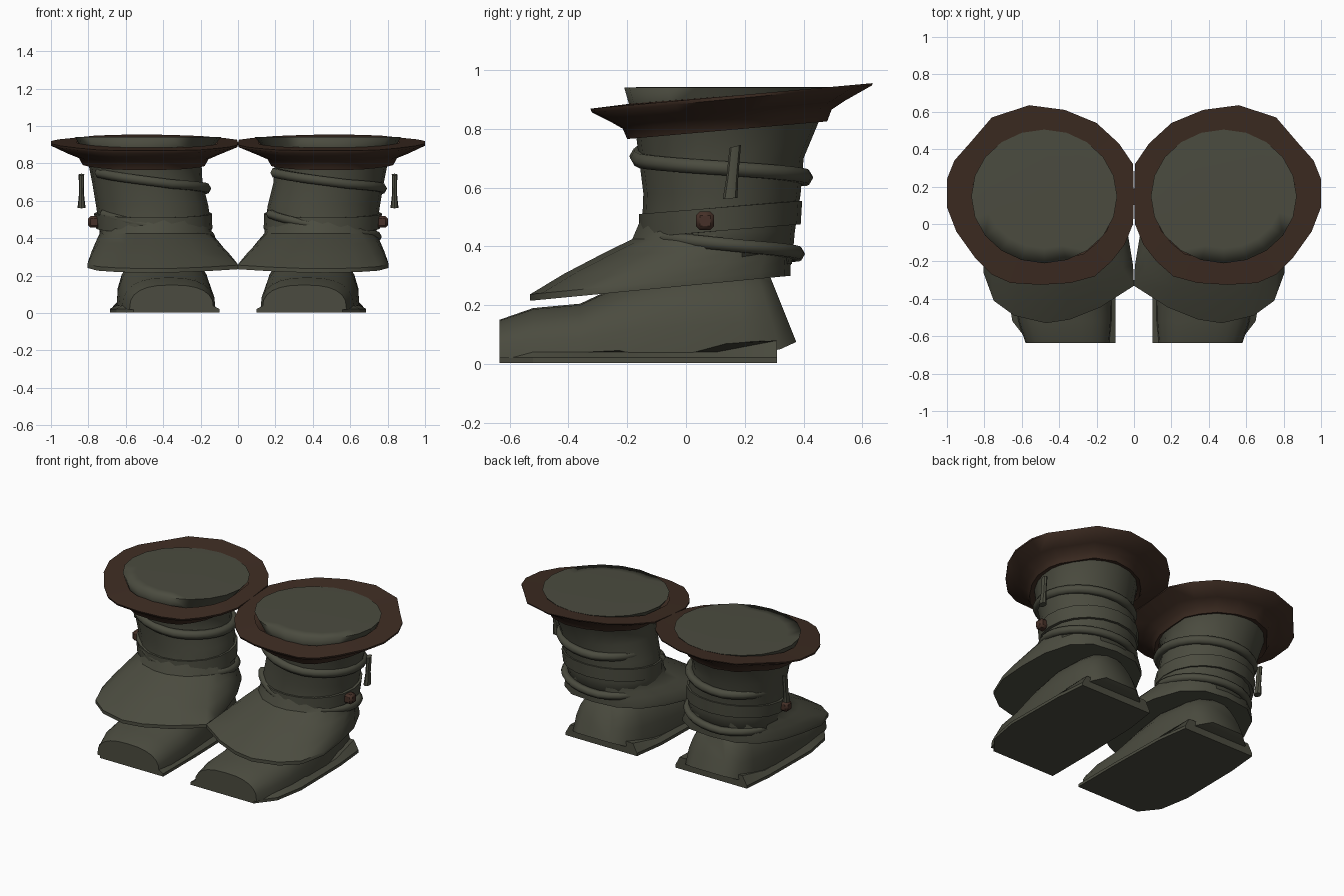
import bpy, bmesh, math
from mathutils import Vector


def material(name, rgb):
    m = bpy.data.materials.new(name)
    m.diffuse_color = (*rgb, 1)
    return m


GREEN = material("olive leather", (0.070, 0.071, 0.050))
BROWN = material("brown leather", (0.047, 0.025, 0.016))
RUST = material("rust buckle", (0.061, 0.030, 0.021))


def finish(name, bm, mat, mirror=True, angle=40):
    """Turn a bmesh into a smooth shaded object, mirrored to the other boot."""
    bmesh.ops.recalc_face_normals(bm, faces=bm.faces)
    me = bpy.data.meshes.new(name)
    bm.to_mesh(me)
    bm.free()
    me.materials.append(mat)
    ob = bpy.data.objects.new(name, me)
    bpy.context.collection.objects.link(ob)
    bpy.context.view_layer.objects.active = ob
    ob.select_set(True)
    bpy.ops.object.shade_smooth_by_angle(angle=math.radians(angle))
    ob.select_set(False)
    if mirror:
        mod = ob.modifiers.new("other_boot", "MIRROR")
        mod.use_mirror_merge = False
    return ob


def skin(rings, cap=True):
    """Bridge closed rings of points, capping both ends."""
    bm = bmesh.new()
    rows = [[bm.verts.new(p) for p in r] for r in rings]
    n = len(rows[0])
    for a, b in zip(rows, rows[1:]):
        for i in range(n):
            j = (i + 1) % n
            bm.faces.new((a[i], a[j], b[j], b[i]))
    if cap:
        bm.faces.new(rows[0])
        bm.faces.new(rows[-1])
    return bm


def spow(v, e):
    return math.copysign(abs(v) ** e, v)


def circle(n):
    return [(math.cos(2 * math.pi * i / n), math.sin(2 * math.pi * i / n)) for i in range(n)]


def ring(x0, x1, y0, y1, z0, z1, shape=circle(20)):
    """Unit shape fitted to x0..x1, y0..y1; its height runs from z0 at y0 to z1 at y1."""
    return [((x0 + x1) / 2 + c * (x1 - x0) / 2, (y0 + y1) / 2 + s * (y1 - y0) / 2,
             z0 + (z1 - z0) * (s + 1) / 2) for c, s in shape]


# Shaft, closed by a softly rounded top
finish("shaft", skin([ring(*r) for r in [
    (0.15, 0.74, -0.17, 0.36, 0.34, 0.34),
    (0.14, 0.74, -0.15, 0.37, 0.45, 0.45),
    (0.16, 0.76, -0.145, 0.39, 0.58, 0.58),
    (0.19, 0.78, -0.16, 0.40, 0.70, 0.70),
    (0.195, 0.80, -0.17, 0.45, 0.78, 0.82),
    (0.14, 0.84, -0.19, 0.48, 0.87, 0.89),
    (0.09, 0.87, -0.21, 0.505, 0.94, 0.941),
    (0.17, 0.79, -0.13, 0.425, 0.942, 0.942)]]), GREEN, angle=110)

# Tilted flaring cuff with an uneven polygonal rim, flat where the boots meet
rim = [(1.0, 0.24), (0.96, 0.34), (0.88, 0.43), (0.76, 0.57), (0.56, 0.635), (0.37, 0.61),
       (0.20, 0.54), (0.08, 0.43), (0.005, 0.32), (0.0, 0.14), (0.005, 0.0), (0.05, -0.11),
       (0.12, -0.20), (0.21, -0.28), (0.34, -0.315), (0.50, -0.325), (0.66, -0.315),
       (0.76, -0.27), (0.85, -0.18), (0.95, -0.04), (1.0, 0.09)]
rim = [((x - 0.5) / 0.5, (y - 0.155) / 0.48) for x, y in rim]
finish("cuff", skin([ring(*r, shape=rim) for r in [
    (0.19, 0.80, -0.16, 0.44, 0.775, 0.83),
    (0.175, 0.83, -0.20, 0.48, 0.765, 0.825),
    (0.155, 0.85, -0.215, 0.495, 0.80, 0.865),
    (0.10, 0.91, -0.25, 0.54, 0.82, 0.895),
    (0.00, 1.00, -0.32, 0.632, 0.855, 0.947),
    (0.00, 1.00, -0.325, 0.635, 0.868, 0.955),
    (0.11, 0.86, -0.19, 0.49, 0.885, 0.938)]], cap=False), BROWN, angle=60)

# Wide skirt flaring over the foot, with a flat underside and an inner corner
hem = [(0.0, -0.33), (0.18, -0.445), (0.34, -0.51), (0.47, -0.53), (0.64, -0.49),
       (0.75, -0.41), (0.805, -0.26), (0.80, -0.08), (0.775, 0.10), (0.71, 0.25),
       (0.60, 0.335), (0.43, 0.355), (0.27, 0.335), (0.15, 0.25), (0.075, 0.10),
       (0.03, -0.07), (0.005, -0.22)]
rows = []
for t, lift in ((0, 0), (0.0, 0.022), (0.33, 0.022), (0.68, 0.012), (1.0, 0.0), (1.1, 0.06)):
    row = []
    for x, y in hem:
        a = math.atan2(y + 0.09, x - 0.41)
        ax, ay = 0.44 + 0.30 * math.cos(a), 0.09 + 0.275 * math.sin(a)
        low = 0.215 + (y + 0.53) * 0.096
        row.append((x + (ax - x) * t, y + (ay - y) * t, low + (0.425 - low) * t + lift))
    rows.append(row)
finish("skirt", skin(rows), GREEN)

# Foot: arched sections along y, as (y, x0, x1, base, top, backward lean)
sections = []
for y, x0, x1, base, top, lean in [
        (-0.635, 0.13, 0.58, 0.02, 0.15, 0), (-0.52, 0.12, 0.62, 0.02, 0.19, 0),
        (-0.36, 0.12, 0.64, 0.02, 0.205, 0), (-0.20, 0.13, 0.65, 0.02, 0.28, 0),
        (0.0, 0.14, 0.65, 0.02, 0.33, 0), (0.20, 0.18, 0.63, 0.03, 0.33, 0.1),
        (0.32, 0.22, 0.60, 0.05, 0.32, 0.3), (0.375, 0.30, 0.53, 0.075, 0.30, 0.4)]:
    pts = []
    for i in range(13):
        a = math.pi * i / 12
        h = math.sin(a) ** 0.75 * (top - base)
        pts.append(((x0 + x1) / 2 + spow(math.cos(a), 0.8) * (x1 - x0) / 2,
                    y - lean * h, base + h))
    sections.append(pts)
finish("foot", skin(sections), GREEN)

# Thin sole with a bevelled edge, its middle rising toward the heel
outline = [(0.10, -0.635), (0.56, -0.635), (0.65, -0.52), (0.685, -0.32), (0.68, 0.10),
           (0.66, 0.31), (0.14, 0.31), (0.11, 0.10), (0.10, -0.3)]
finish("sole", skin([
    [(x, y, 0.003) for x, y in outline],
    [(x, y, 0.022) for x, y in outline],
    [(0.39 + (x - 0.39) * 0.88, y, 0.04 + max(0, y - 0.10) * 0.19) for x, y in outline]]),
    GREEN, angle=25)

# Flat band round the ankle, rising toward the back
finish("ankle_band", skin([ring(*r) for r in [
    (0.16, 0.74, -0.14, 0.37, 0.43, 0.475),
    (0.137, 0.76, -0.16, 0.39, 0.43, 0.475),
    (0.14, 0.77, -0.16, 0.395, 0.51, 0.555),
    (0.17, 0.75, -0.14, 0.37, 0.51, 0.555)]], cap=False), GREEN)


# Cords wound around the shaft, the same way on both boots, ends tucked in
def cord(name, side, heights, radius, cx, rx, ry):
    rings, steps = [], 28
    for i in range(steps + 1):
        t = i / steps
        a = math.radians(205 + 345 * t)
        k = t * (len(heights) - 1)
        j = min(int(k), len(heights) - 2)
        z = heights[j] + (heights[j + 1] - heights[j]) * (k - j)
        out = Vector((math.cos(a), math.sin(a), 0))
        tuck = 0.05 * max(0, (t - 0.75) * 4)
        mid = Vector((cx * side + out.x * (rx - tuck), 0.12 + out.y * (ry - tuck), z))
        rings.append([mid + radius * (out * math.cos(b) + Vector((0, 0, 1)) * math.sin(b))
                      for b in (math.pi * q / 3 for q in range(6))])
    finish(name, skin(rings), GREEN, mirror=False, angle=65)


for label, side in (("right", 1), ("left", -1)):
    cord(label + "_upper_cord", side, (0.75, 0.69, 0.66, 0.63, 0.615), 0.028, 0.47, 0.30, 0.285)
    cord(label + "_lower_cord", side, (0.53, 0.44, 0.40, 0.37, 0.36), 0.025, 0.445, 0.30, 0.26)

# Buckle stud on the outer side of the band
bm = bmesh.new()
bmesh.ops.create_cube(bm, size=0.062)
bmesh.ops.translate(bm, verts=bm.verts, vec=(0.77, 0.065, 0.487))
bmesh.ops.bevel(bm, geom=bm.edges[:], offset=0.013, segments=1, affect='EDGES')
finish("buckle", bm, RUST)

# Small hanging toggle beside the shaft
finish("toggle", skin([ring(*r, shape=circle(8)) for r in [
    (0.815, 0.858, 0.125, 0.175, 0.56, 0.565),
    (0.824, 0.850, 0.138, 0.178, 0.64, 0.64),
    (0.822, 0.852, 0.148, 0.187, 0.735, 0.745)]]), GREEN)
